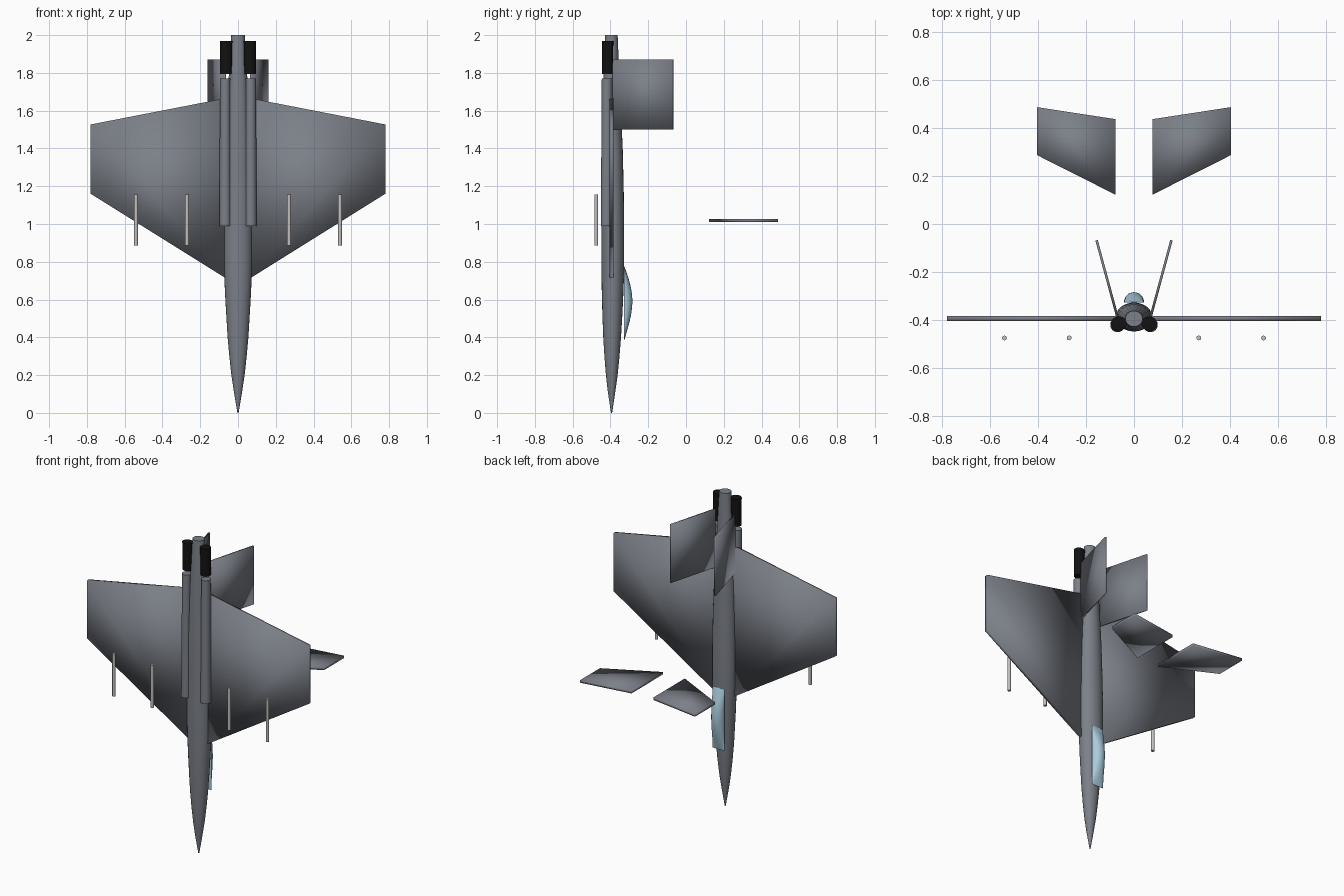
import bpy, bmesh, math

if "Cube" in bpy.data.objects:
    bpy.data.objects.remove(bpy.data.objects["Cube"])


def material(name, rgb):
    m = bpy.data.materials.new(name)
    m.diffuse_color = (*rgb, 1)
    m.use_nodes = True
    m.node_tree.nodes["Principled BSDF"].inputs["Base Color"].default_value = m.diffuse_color
    return m


GREY = material("airframe_grey", (0.20, 0.215, 0.245))
BLACK = material("nozzle_black", (0.006, 0.006, 0.006))
GLASS = material("canopy_blue", (0.40, 0.60, 0.72))
LIGHT = material("store_grey", (0.55, 0.54, 0.52))


def finish(name, bm, mat, angle=None):
    bmesh.ops.recalc_face_normals(bm, faces=bm.faces)
    me = bpy.data.meshes.new(name)
    bm.to_mesh(me)
    bm.free()
    ob = bpy.data.objects.new(name, me)
    bpy.context.collection.objects.link(ob)
    me.materials.append(mat)
    me.shade_smooth()
    if angle:
        bpy.ops.object.select_all(action='DESELECT')
        bpy.context.view_layer.objects.active = ob
        ob.select_set(True)
        bpy.ops.object.shade_smooth_by_angle(angle=math.radians(angle))
    return ob


def loft(name, sections, mat, x=0, sides=24):
    """Stack elliptical rings given as (z, rx, ry, centre y)."""
    bm = bmesh.new()
    rings = []
    for z, rx, ry, y in sections:
        rings.append([bm.verts.new((x + rx * math.cos(a), y + ry * math.sin(a), z))
                      for a in (2 * math.pi * i / sides for i in range(sides))])
    for a, b in zip(rings, rings[1:]):
        for i in range(sides):
            j = (i + 1) % sides
            bm.faces.new((a[i], a[j], b[j], b[i]))
    bm.faces.new(rings[0])
    bm.faces.new(rings[-1])
    return finish(name, bm, mat, 40)


def plate(name, outline, offset, mat):
    """Thin panel: an outline extruded by the offset vector."""
    bm = bmesh.new()
    a = [bm.verts.new(p) for p in outline]
    b = [bm.verts.new([c + d for c, d in zip(p, offset)]) for p in outline]
    bm.faces.new(a)
    bm.faces.new(b)
    for i in range(len(a)):
        j = (i + 1) % len(a)
        bm.faces.new((a[i], a[j], b[j], b[i]))
    return finish(name, bm, mat)


# Fuselage, nose down
loft("fuselage", [
    (0, .003, .003, -.394), (.06, .013, .012, -.394), (.12, .023, .021, -.394),
    (.2, .035, .031, -.393), (.3, .046, .040, -.392), (.4, .055, .047, -.391),
    (.5, .061, .052, -.390), (.6, .067, .056, -.389), (.7, .072, .059, -.388),
    (.8, .076, .060, -.387), (1.0, .076, .060, -.387), (1.2, .073, .059, -.389),
    (1.4, .067, .056, -.391), (1.6, .058, .049, -.393), (1.8, .048, .041, -.395),
    (1.96, .039, .035, -.395), (2.0, .036, .033, -.395)], GREY)

# Canopy: arched strip with a rounded section and a flat base
bm = bmesh.new()
NZ, NX = 16, 16
grid = []
for i in range(NZ + 1):
    t = i / NZ
    h = .042 * math.sin(math.pi * t ** 1.08) + .001
    grid.append([bm.verts.new((-.042 * math.cos(math.pi * k / NX),
                               -.327 + h * math.sin(math.pi * k / NX),
                               .385 + .39 * t)) for k in range(NX + 1)])
for a, b in zip(grid, grid[1:]):
    for k in range(NX):
        bm.faces.new((a[k], a[k + 1], b[k + 1], b[k]))
    bm.faces.new((a[0], b[0], b[-1], a[-1]))
bm.faces.new(grid[0])
bm.faces.new(grid[-1])
finish("canopy", bm, GLASS, 50)

for side, s in (("left", -1), ("right", 1)):
    # Main wing
    plate(side + "_wing", [(s * .06, -.404, .71), (s * .78, -.404, 1.16),
                           (s * .78, -.404, 1.527), (s * .06, -.404, 1.667)],
          (0, .02, 0), GREY)
    # Detached horizontal stabiliser
    plate(side + "_stabiliser", [(s * .077, .122, 1.01), (s * .404, .287, 1.01),
                                 (s * .404, .487, 1.01), (s * .077, .437, 1.01)],
          (0, 0, .016), GREY)
    # Canted vertical fin
    plate(side + "_fin", [(s * .064, -.387, 1.5), (s * .151, -.066, 1.5),
                          (s * .151, -.066, 1.87), (s * .064, -.387, 1.87)],
          (s * .010, -.003, 0), GREY)
    # Engine trunk and exhaust nozzle
    loft(side + "_engine", [(.99, .031, .031, -.420), (1.77, .027, .028, -.418)],
         GREY, s * .068, 16)
    loft(side + "_nozzle", [(1.795, .031, .029, -.415), (1.97, .033, .030, -.415)],
         BLACK, s * .063, 16)
    # Underwing stores
    for n, x in (("inner", .27), ("outer", .54)):
        loft(f"{side}_{n}_store", [(.885, .010, .010, -.475), (1.155, .010, .010, -.475)],
             LIGHT, s * x, 12)
